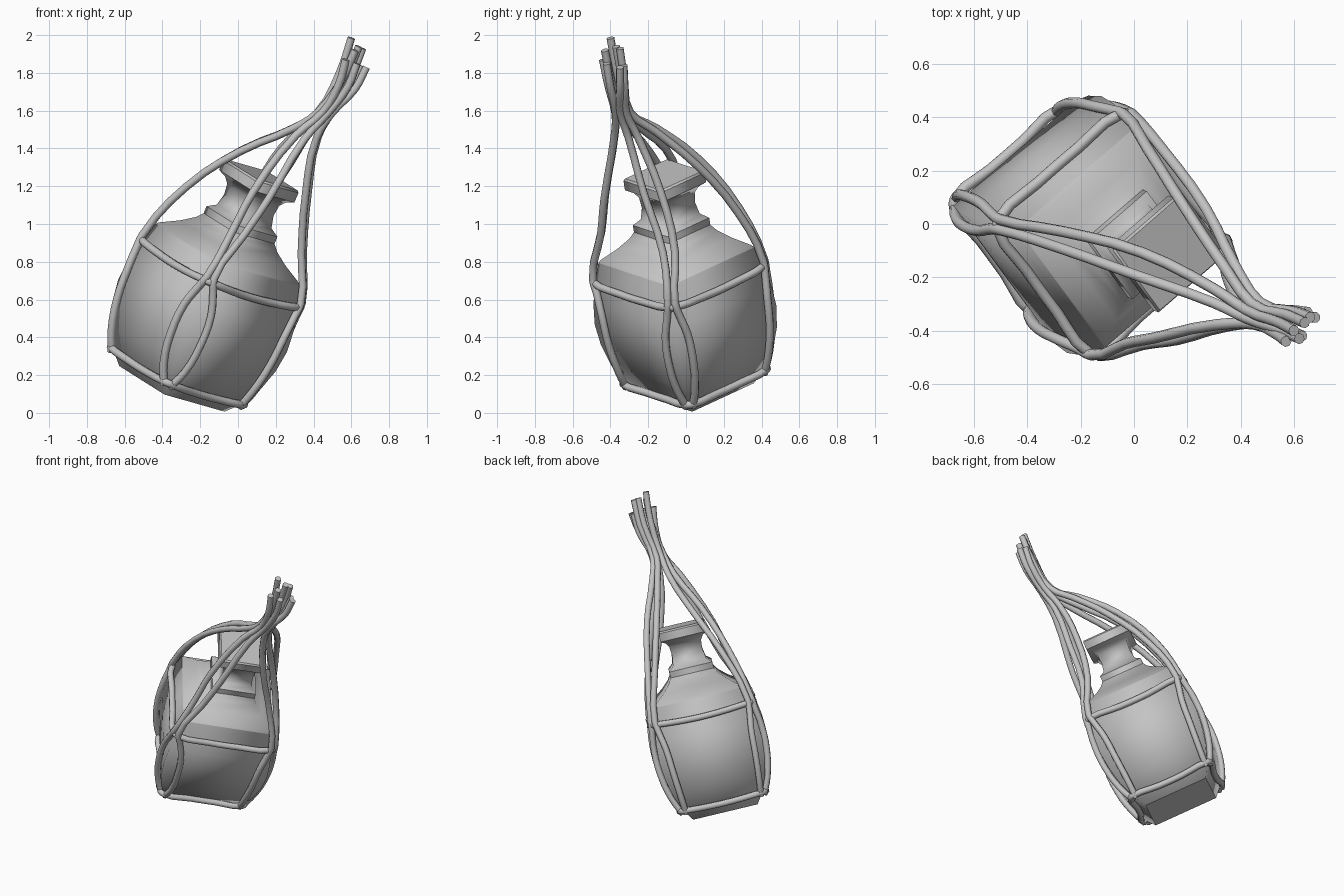
import bpy, bmesh, math
from mathutils import Vector

if "Cube" in bpy.data.objects:
    bpy.data.objects.remove(bpy.data.objects["Cube"])

grey = bpy.data.materials.new("plain_grey")
grey.diffuse_color = (0.55, 0.55, 0.55, 1)
grey.use_nodes = True
grey.node_tree.nodes["Principled BSDF"].inputs["Base Color"].default_value = grey.diffuse_color

# Tilted frame of the flask: axis plus the two diagonal directions
BASE = Vector((-0.34, 0.055, 0.15))
AXIS = Vector((0.382, -0.142, 0.913)).normalized()
E1 = Vector((0.91, -0.08, -0.41))
E1 = (E1 - AXIS * E1.dot(AXIS)).normalized()
E2 = AXIS.cross(E1)
CORNERS = [E1, E2, -E1, -E2]          # right, back, left, front

# Flask profile: height along the axis, half diagonal, sharp ring
BODY = [(-0.025, 0.305, 1), (0.05, 0.375, 0), (0.16, 0.435, 0), (0.28, 0.472, 0),
        (0.40, 0.488, 0), (0.52, 0.478, 0), (0.64, 0.450, 0), (0.75, 0.418, 1),
        (0.765, 0.405, 0), (0.82, 0.305, 0), (0.87, 0.235, 0), (0.905, 0.205, 1),
        (0.945, 0.205, 1), (0.975, 0.158, 0), (1.04, 0.143, 0), (1.10, 0.150, 0),
        (1.13, 0.175, 0), (1.15, 0.218, 1), (1.205, 0.218, 1), (1.216, 0.208, 1)]


def half_diag(t):
    for (t0, r0, _), (t1, r1, _) in zip(BODY, BODY[1:]):
        if t <= t1:
            return r0 + (r1 - r0) * (t - t0) / (t1 - t0)
    return BODY[-1][1]


def on_body(t, q, off=0.022):
    """Point on the square body; q counts corners around the axis."""
    q %= 4
    i, f = int(q), q - int(q)
    d = CORNERS[i] * (1 - f) + CORNERS[(i + 1) % 4] * f
    return BASE + AXIS * t + d * (half_diag(t) + off * 1.3)


def loft(name, profile, sides):
    """Stack of regular rings along the tilted axis."""
    bm = bmesh.new()
    rings = []
    for t, r, _ in profile:
        ring = []
        for k in range(sides):
            a = 2 * math.pi * k / sides
            ring.append(bm.verts.new(BASE + AXIS * t + (E1 * math.cos(a) + E2 * math.sin(a)) * r))
        rings.append(ring)
    for a, b in zip(rings, rings[1:]):
        for k in range(sides):
            n = (k + 1) % sides
            bm.faces.new((a[k], a[n], b[n], b[k]))
    bm.faces.new(rings[0][::-1])
    bm.faces.new(rings[-1])
    for f in bm.faces:
        f.smooth = True
    for ring, (_, _, sharp) in zip(rings, profile):
        if sharp:
            for k in range(sides):
                bm.edges.get((ring[k], ring[(k + 1) % sides])).smooth = False
    me = bpy.data.meshes.new(name)
    bm.to_mesh(me)
    bm.free()
    me.materials.append(grey)
    ob = bpy.data.objects.new(name, me)
    bpy.context.collection.objects.link(ob)


def rope(name, points, closed=False):
    """Round cord through the given points."""
    cu = bpy.data.curves.new(name, 'CURVE')
    cu.dimensions = '3D'
    cu.bevel_depth = 0.021
    cu.bevel_resolution = 2
    cu.resolution_u = 3
    cu.use_fill_caps = True
    sp = cu.splines.new('BEZIER')
    sp.bezier_points.add(len(points) - 1)
    for bp, p in zip(sp.bezier_points, points):
        bp.co = p
        bp.handle_left_type = bp.handle_right_type = 'AUTO'
    sp.use_cyclic_u = closed
    cu.materials.append(grey)
    ob = bpy.data.objects.new(name, cu)
    bpy.context.collection.objects.link(ob)
    bpy.ops.object.select_all(action='DESELECT')
    ob.select_set(True)
    bpy.context.view_layer.objects.active = ob
    bpy.ops.object.convert(target='MESH')
    bpy.ops.object.shade_smooth_by_angle(angle=math.radians(50))


# Flask: square bulging body, collar, neck and lip in one loft
loft("flask", BODY, 4)

# Net rings under the shoulder and near the base
for name, t, sag in (("shoulder_rope", 0.645, 0.015), ("base_rope", 0.05, 0.01)):
    pts = []
    for i in range(4):
        for f in (0.04, 0.35, 0.65, 0.96):
            pts.append(on_body(t - (sag if 0.1 < f < 0.9 else 0), i + f, 0.018))
    rope(name, pts, True)

# Hanging cords: each corner carries a pair, spread over both faces, gathered on top
VIA = [
    [(0.34, -0.09, 0.85), (0.365, -0.18, 1.17), (0.42, -0.28, 1.46)],
    [(0.08, 0.28, 1.07), (0.23, 0.06, 1.33), (0.36, -0.16, 1.50)],
    [(-0.27, -0.06, 1.20), (0.02, -0.15, 1.39), (0.30, -0.27, 1.51)],
    [(0.00, -0.45, 0.95), (0.12, -0.43, 1.15), (0.33, -0.38, 1.46)],
]
ENDS = [(0.68, -0.35, 1.83), (0.65, -0.33, 1.84), (0.66, -0.35, 1.93), (0.64, -0.37, 1.94),
        (0.60, -0.40, 1.985), (0.62, -0.43, 1.92), (0.57, -0.44, 1.87), (0.63, -0.42, 1.85)]
GATHER = Vector((0.46, -0.335, 1.59))
NAMES = ["right", "back", "left", "front"]
WIDTH = [0.13, 0.12, 0.11, 0.17]      # how far each pair opens on the faces
for i, via in enumerate(VIA):
    side_dir = CORNERS[(i + 1) % 4]
    w = WIDTH[i]
    for j, s in enumerate((-1, 1)):
        k = 2 * i + j
        a = math.pi * (k / 4 - 0.1)
        spread = Vector((math.cos(a), math.sin(a), 0)) * 0.042
        end = Vector(ENDS[k])
        pts = [on_body(0.03, i + s * 0.04), on_body(0.14, i + s * w * 0.8),
               on_body(0.31, i + s * w), on_body(0.48, i + s * w * 0.9),
               on_body(0.60, i + s * w * 0.5), on_body(0.67, i + s * 0.04, 0.028)]
        for n, p in enumerate(via):
            pts.append(Vector(p) + side_dir * s * (0.032, 0.045, 0.025)[n])
        pts += [GATHER + spread, (GATHER + spread) * 0.42 + end * 0.58 + Vector((0.015, 0, -0.015)), end]
        rope(NAMES[i] + "_cord_" + str(j + 1), pts)
